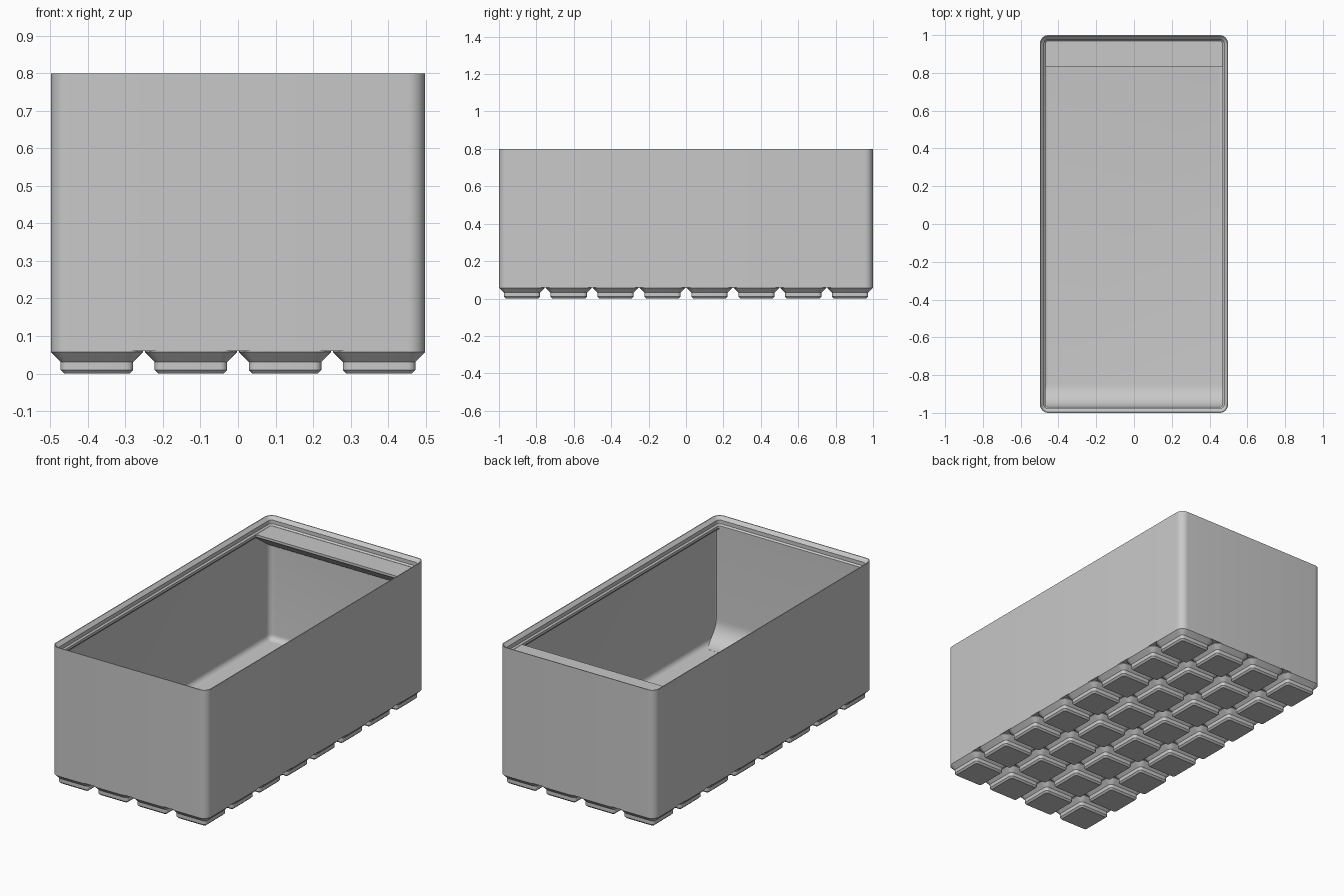
import bpy, bmesh, math

if "Cube" in bpy.data.objects:
    bpy.data.objects.remove(bpy.data.objects["Cube"])

MM = 2 / 167.5                      # one millimetre in model units
HX, HY = 41.75 * MM, 1.0            # half width, half length
PITCH = 21 * MM
CORNER = 3.75 * MM
FLOOR_Z = 7 * MM
BODY_Z = 5 * MM
LIP_Z = 63 * MM
TOP_Z = 67 * MM
WALL = 0.95 * MM
LIP = 2.6 * MM

grey = bpy.data.materials.new("plain_grey")
grey.use_nodes = True
grey.diffuse_color = (0.58, 0.58, 0.58, 1)
grey.node_tree.nodes["Principled BSDF"].inputs["Base Color"].default_value = grey.diffuse_color


def ring(bm, hx, hy, r, z, cx=0, cy=0, seg=8):
    """Rounded rectangle of vertices at height z."""
    r = max(r, 0.001)
    verts = []
    for k, (sx, sy) in enumerate(((1, 1), (-1, 1), (-1, -1), (1, -1))):
        for i in range(seg + 1):
            a = math.pi / 2 * (k + i / seg)
            verts.append(bm.verts.new((cx + sx * (hx - r) + r * math.cos(a),
                                       cy + sy * (hy - r) + r * math.sin(a), z)))
    return verts


def loft(bm, hx, hy, profile, cx=0, cy=0, seg=8, cap_end=True):
    """Join rounded rectangles given as (inset, z)."""
    rings = [ring(bm, hx - d, hy - d, CORNER - d, z, cx, cy, seg) for d, z in profile]
    for a, b in zip(rings, rings[1:]):
        for i in range(len(a)):
            j = (i + 1) % len(a)
            bm.faces.new((a[i], a[j], b[j], b[i]))
    bm.faces.new(rings[0][::-1])
    if cap_end:
        bm.faces.new(rings[-1])


def finish(bm, name):
    bmesh.ops.recalc_face_normals(bm, faces=bm.faces)
    mesh = bpy.data.meshes.new(name)
    bm.to_mesh(mesh)
    bm.free()
    mesh.materials.append(grey)
    ob = bpy.data.objects.new(name, mesh)
    bpy.context.collection.objects.link(ob)
    bpy.ops.object.select_all(action="DESELECT")
    ob.select_set(True)
    bpy.context.view_layer.objects.active = ob
    bpy.ops.object.shade_smooth_by_angle(angle=math.radians(30))
    return ob


def extrude_x(name, profile, half):
    """Extrude a (y, z) outline across the bin."""
    bm = bmesh.new()
    left, right = ([bm.verts.new((x, y, z)) for y, z in profile] for x in (-half, half))
    n = len(profile)
    for i in range(n):
        j = (i + 1) % n
        bm.faces.new((left[i], left[j], right[j], right[i]))
    bm.faces.new(left)
    bm.faces.new(right[::-1])
    return finish(bm, name)


# Bin shell: outside wall, stepped stacking lip, inside wall, floor fillet
fillet = 2.7 * MM
shell = [(0, BODY_Z), (0, TOP_Z),
         (0.4 * MM, TOP_Z), (1.9 * MM, LIP_Z + 2.5 * MM),
         (1.9 * MM, LIP_Z + 0.7 * MM), (LIP, LIP_Z),
         (LIP, LIP_Z - 1.2 * MM), (WALL, LIP_Z - 1.2 * MM - (LIP - WALL))]
for i in range(7):
    a = math.pi / 2 * i / 6
    shell.append((WALL + fillet * (1 - math.cos(a)), FLOOR_Z + fillet * (1 - math.sin(a))))
bm = bmesh.new()
loft(bm, HX, HY, shell)
finish(bm, "bin_shell")

# Grid of stepped feet
foot = [(2.95 * MM, 0), (2.15 * MM, 0.8 * MM), (2.15 * MM, 2.6 * MM),
        (0, 4.75 * MM), (0, BODY_Z + 0.002)]
half_foot = 10.25 * MM
bm = bmesh.new()
for ix in range(4):
    for iy in range(8):
        loft(bm, half_foot, half_foot, foot, (ix - 1.5) * PITCH, (iy - 3.5) * PITCH,
             seg=6, cap_end=False)
finish(bm, "feet")

# Curved scoop and thickened inside of the front wall
face_y = -HY + LIP
back_y = -0.975
radius = 0.12
scoop = [(back_y, FLOOR_Z - 0.004), (back_y, LIP_Z - 0.004), (face_y, LIP_Z - 0.004)]
for i in range(13):
    a = math.pi / 2 * i / 12
    scoop.append((face_y + radius * (1 - math.cos(a)), FLOOR_Z + 0.0005 + radius * (1 - math.sin(a))))
scoop.append((face_y + radius, FLOOR_Z - 0.004))
extrude_x("front_scoop", scoop, 0.49)

# Label ledge with sloped support on the back wall
edge_y, end_y, top = 0.833, 0.975, LIP_Z - 0.001
low = top - 1.2 * MM
ledge = [(edge_y, low), (edge_y, top), (end_y, top),
         (end_y, low - (end_y - edge_y) * math.tan(math.radians(36)))]
extrude_x("label_ledge", ledge, 0.49)
